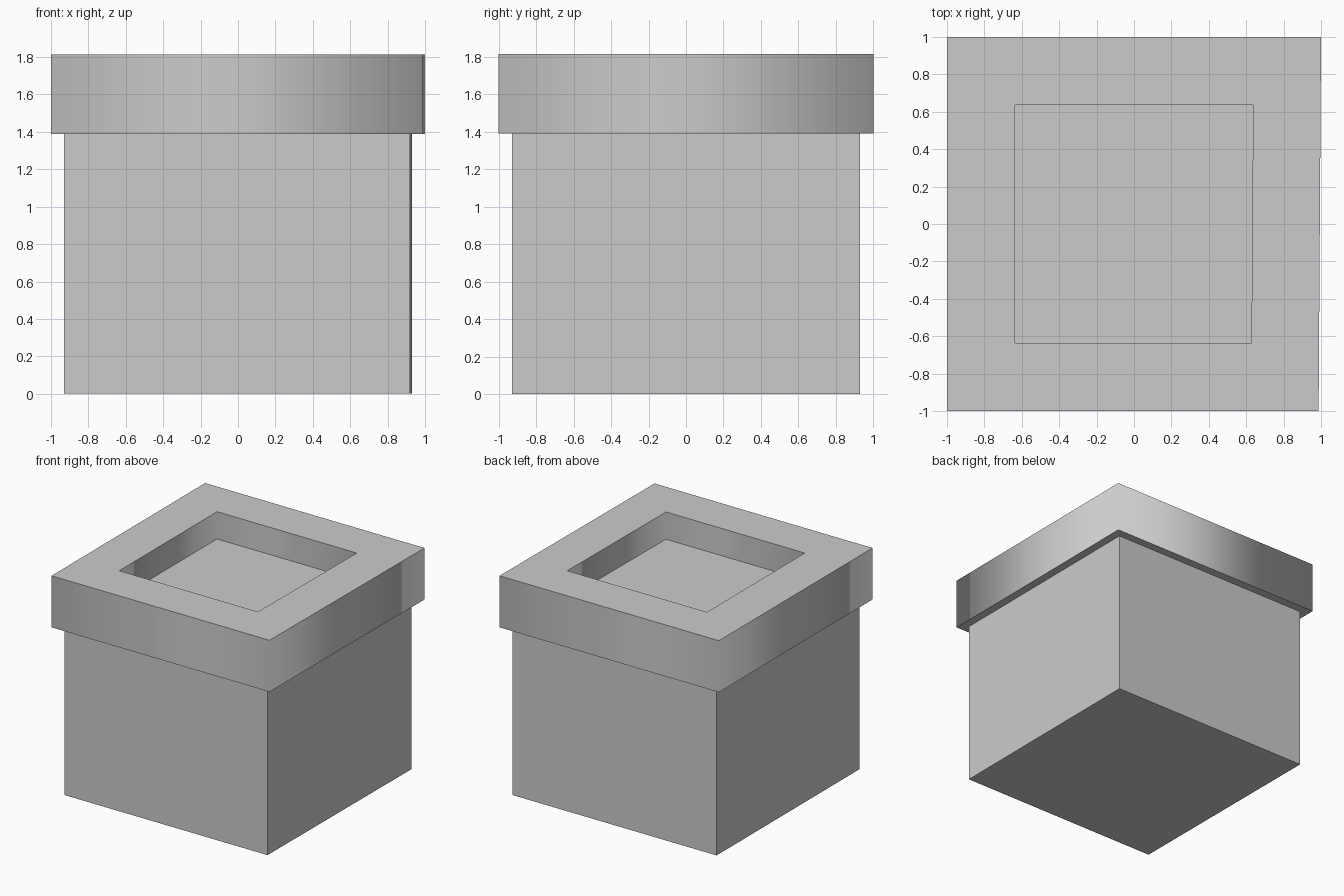
import bpy
import bmesh

cube = bpy.data.objects.get("Cube")
if cube:
    bpy.data.objects.remove(cube, do_unlink=True)

# Single plain material
stone = bpy.data.materials.new("light grey")
stone.use_nodes = True
GREY = (0.6, 0.6, 0.6, 1)
stone.diffuse_color = GREY
stone.node_tree.nodes["Principled BSDF"].inputs["Base Color"].default_value = GREY


def corners(half, skew):
    """Square outline whose front right corner is pulled in slightly."""
    return [(-half, -half), (half - skew, -half), (half, half), (-half, half)]


def loop(bm, outline, z):
    return [bm.verts.new((x, y, z)) for x, y in outline]


def bridge(bm, lower, upper, smooth=False):
    """Join two four-sided loops with quads."""
    for i in range(4):
        j = (i + 1) % 4
        face = bm.faces.new((lower[i], lower[j], upper[j], upper[i]))
        face.smooth = smooth


def finish(bm, name):
    bmesh.ops.recalc_face_normals(bm, faces=bm.faces[:])
    mesh = bpy.data.meshes.new(name)
    bm.to_mesh(mesh)
    bm.free()
    mesh.materials.append(stone)
    obj = bpy.data.objects.new(name, mesh)
    bpy.context.collection.objects.link(obj)
    return obj


# Body: flat-sided block whose top is the floor of the recess
bm = bmesh.new()
base = loop(bm, corners(0.93, 0.01), 0)
top = loop(bm, corners(0.93, 0.01), 1.59)
bridge(bm, base, top)
bm.faces.new(base)
bm.faces.new(top)
finish(bm, "body")

# Rim: square collar, walls shaded smoothly round the corners, flat top and bottom
bm = bmesh.new()
outer, inner = corners(1, 0.013), corners(0.637, 0.009)
outer_low, outer_high = loop(bm, outer, 1.39), loop(bm, outer, 1.815)
inner_low, inner_high = loop(bm, inner, 1.39), loop(bm, inner, 1.815)
bridge(bm, outer_low, outer_high, smooth=True)
bridge(bm, inner_low, inner_high, smooth=True)
bridge(bm, outer_low, inner_low)
bridge(bm, outer_high, inner_high)
finish(bm, "rim")
